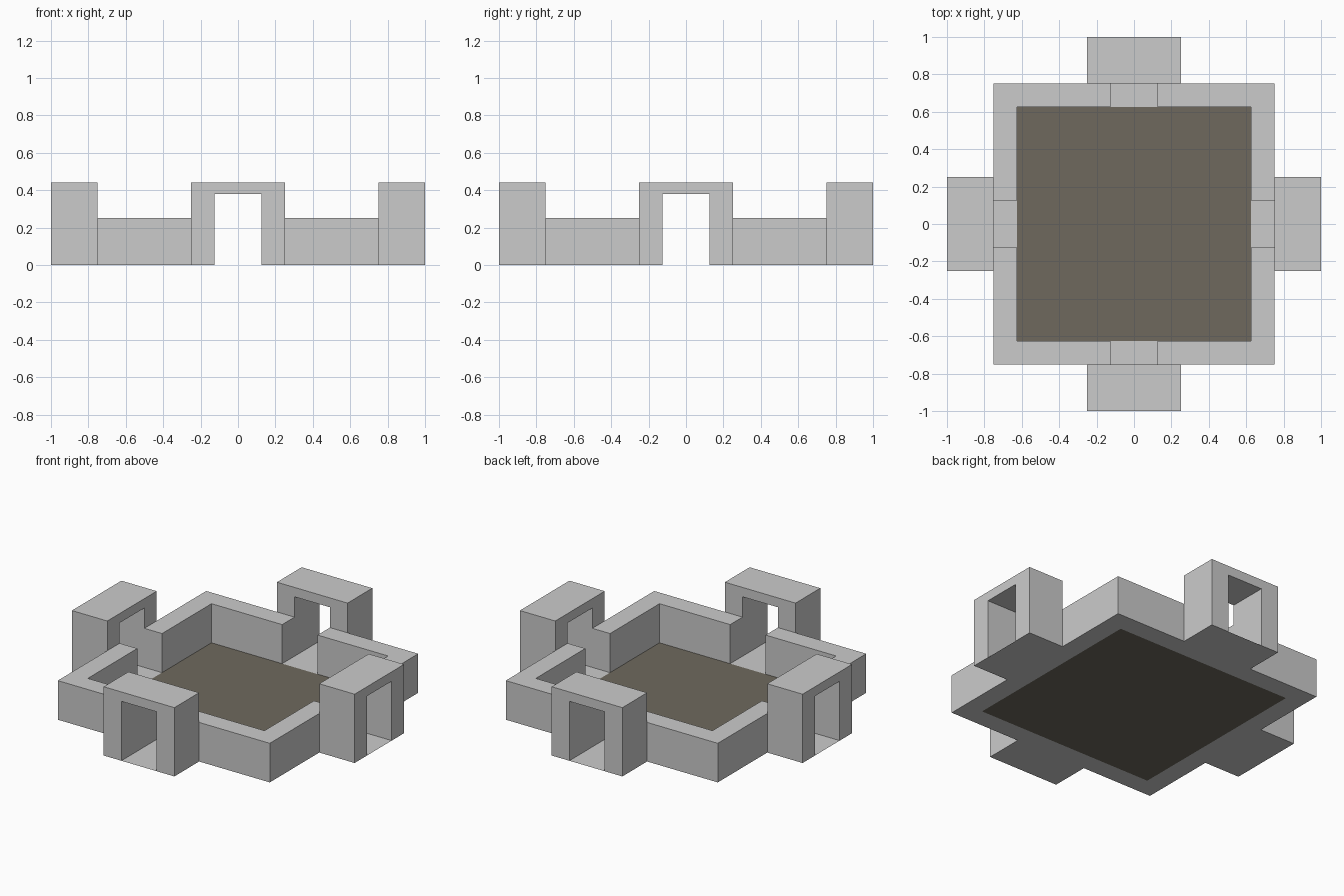
import bpy, bmesh, math

if "Cube" in bpy.data.objects:
    bpy.data.objects.remove(bpy.data.objects["Cube"])

WALL_H, GATE_H, DOOR_H = 0.25, 0.44, 0.38
INNER, OUTER, GATE_OUT = 0.625, 0.75, 1.0
DOOR, GATE = 0.125, 0.25          # half widths


def material(name, rgb):
    m = bpy.data.materials.new(name)
    m.diffuse_color = (*rgb, 1.0)
    m.use_nodes = True
    m.node_tree.nodes["Principled BSDF"].inputs["Base Color"].default_value = m.diffuse_color
    return m


stone = material("pale_stone", (0.6, 0.6, 0.6))
earth = material("dark_earth", (0.156, 0.141, 0.11))


def build(name, faces, mat, turns=4):
    """Make a mesh from corner loops, repeated around the centre."""
    bm = bmesh.new()
    for loop in faces:
        bm.faces.new([bm.verts.new(p) for p in loop])
    bmesh.ops.remove_doubles(bm, verts=bm.verts, dist=1e-5)
    mesh = bpy.data.meshes.new(name)
    bm.to_mesh(mesh)
    bm.free()
    mesh.materials.append(mat)
    for k in range(turns):
        ob = bpy.data.objects.new(name if turns == 1 else f"{name}_{k + 1}", mesh)
        ob.rotation_euler.z = k * math.pi / 2
        bpy.context.collection.objects.link(ob)


def prism(start, end, place, t0, t1, skip=()):
    """Side and cap loops of an extruded counter-clockwise outline."""
    n = len(end)
    faces = [[place(p, t1) for p in end],
             [place(p, t0) for p in reversed(start)]]
    for i in range(n):
        if i not in skip:
            a, b = end[i], end[(i + 1) % n]
            faces.append([place(a, t0), place(b, t0), place(b, t1), place(a, t1)])
    return faces


# L-shaped corner walls, left open where the gatehouses join
corner = [(DOOR, INNER), (INNER, INNER), (INNER, DOOR), (OUTER, DOOR),
          (OUTER, GATE), (OUTER, OUTER), (GATE, OUTER), (DOOR, OUTER)]
build("corner_wall",
      prism(corner, corner, lambda p, t: (p[0], p[1], t), 0, WALL_H, skip=(3, 6)),
      stone)

# Gatehouses: arch profile pushed outward, rear face only above the wall
arch = [(-GATE, 0), (-DOOR, 0), (-DOOR, DOOR_H), (DOOR, DOOR_H),
        (DOOR, 0), (GATE, 0), (GATE, GATE_H), (-GATE, GATE_H)]
rear = [(x, max(z, WALL_H)) for x, z in arch]
build("gatehouse",
      prism(rear, arch, lambda p, t: (p[0], -t, p[1]), OUTER, GATE_OUT),
      stone)

# Stone floor through each gateway
build("passage_floor",
      [[(-DOOR, -GATE_OUT, 0), (DOOR, -GATE_OUT, 0), (DOOR, -INNER, 0), (-DOOR, -INNER, 0)]],
      stone)

# Earth floor of the courtyard
build("courtyard_floor",
      [[(-INNER, -INNER, 0), (INNER, -INNER, 0), (INNER, INNER, 0), (-INNER, INNER, 0)]],
      earth, turns=1)
